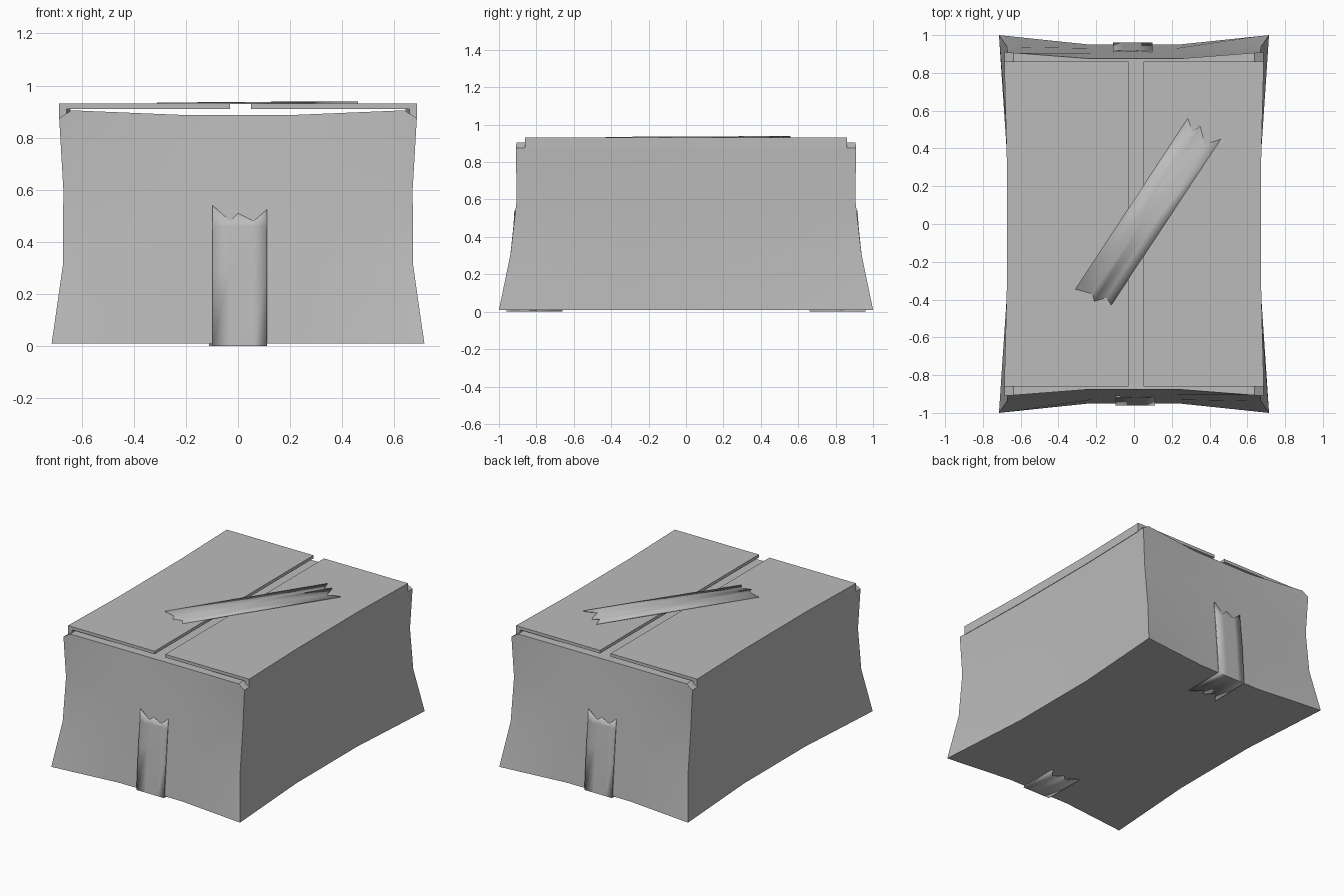
import bpy
import bmesh
import math

cube = bpy.data.objects.get("Cube")
if cube:
    bpy.data.objects.remove(cube, do_unlink=True)

# One plain grey for card and tape
grey = bpy.data.materials.new("plain_grey")
grey.use_nodes = True
colour = (0.5, 0.5, 0.5, 1)
grey.diffuse_color = colour
grey.node_tree.nodes["Principled BSDF"].inputs["Base Color"].default_value = colour


def make_object(name, points, faces, thickness=0):
    mesh = bpy.data.meshes.new(name)
    mesh.from_pydata(points, [], faces)
    bm = bmesh.new()
    bm.from_mesh(mesh)
    bmesh.ops.recalc_face_normals(bm, faces=bm.faces)
    bm.to_mesh(mesh)
    bm.free()
    mesh.materials.append(grey)
    ob = bpy.data.objects.new(name, mesh)
    bpy.context.collection.objects.link(ob)
    if thickness:
        mod = ob.modifiers.new("thickness", 'SOLIDIFY')
        mod.thickness = thickness
        mod.offset = 0
    bpy.ops.object.select_all(action='DESELECT')
    ob.select_set(True)
    bpy.context.view_layer.objects.active = ob
    bpy.ops.object.shade_smooth_by_angle(angle=math.radians(25))
    return ob


def loft(rows, closed):
    """Join equal rows of points with quads."""
    n = len(rows[0])
    points = [p for row in rows for p in row]
    faces = []
    for r in range(len(rows) - 1):
        for i in range(n if closed else n - 1):
            j = (i + 1) % n
            faces.append((r * n + i, r * n + j, (r + 1) * n + j, (r + 1) * n + i))
    return points, faces


# Box walls: height, corner x, corner y, pinched side x, pinched front y
levels = [(0.01, 0.715, 1.0, 0.67, 0.95),
          (0.31, 0.672, 0.938, 0.662, 0.93),
          (0.60, 0.670, 0.905, 0.662, 0.905),
          (0.88, 0.686, 0.91, 0.67, 0.875)]
columns = (-1, -0.93, -1 / 3, 1 / 3, 0.93, 1)
rows = []
for k, (z, cx, cy, sx, fy) in enumerate(levels):
    top = k == len(levels) - 1
    half = []
    for u in columns:
        blend = max(0, (abs(u) - 1 / 3) * 1.5)
        height = z
        if top:  # folded rim dips at the middle and at the corners
            height = 0.875 if abs(u) == 1 else 0.888 + 0.019 * blend
        half.append((u * cx, -(fy + (cy - fy) * blend), height))
    half += [(sx, -0.33, z), (sx, 0.33, z)]
    rows.append(half + [(-x, -y, h) for x, y, h in half])
points, faces = loft(rows, True)
n = len(rows[0])
faces.append(tuple(range(n)))
t = n * (len(rows) - 1)
for i in range(1, 4):  # inner flaps
    faces.append((t + i, t + i + 1, t + 12 - i, t + 13 - i))
faces.append((t + 4, t + 5, t + 6, t + 7, t + 8, t + 9))
faces.append((t + 12, t + 13, t + 14, t + 15, t, t + 1))
make_object("box_walls", points, faces)

# Outer top flaps, each turned down over its side wall
for name, side, inner in (("left_flap", 1, 0.05), ("right_flap", -1, -0.03)):
    rows = []
    for y, edge in ((-0.86, 0.687), (-0.33, 0.673), (0.33, 0.673), (0.86, 0.687)):
        section = [(inner * side, 0.911), (inner * side, 0.932), (edge, 0.932),
                   (edge, 0.87), (edge - 0.03, 0.87), (edge - 0.03, 0.911)]
        rows.append([(x * side, y, z) for x, z in section])
    points, faces = loft(rows, True)
    for end in (0, 18):
        faces.append(tuple(end + i for i in (0, 1, 2, 5)))
        faces.append(tuple(end + i for i in (2, 3, 4, 5)))
    make_object(name, points, faces)

# Torn tape up the front and back walls, wrapped under the base
across = (-0.098, -0.03, 0.0, 0.06, 0.112)
torn_top = (0.54, 0.48, 0.51, 0.48, 0.525)
torn_under = (0.66, 0.72, 0.69, 0.74, 0.67)
for name, turn in (("front_tape", 1), ("back_tape", -1)):
    rows = [[(x, -y, 0.005) for x, y in zip(across, torn_under)]]
    for y, z in ((0.957, 0.005), (0.935, 0.30), (0.918, 0.46)):
        rows.append([(x, -y, z) for x in across])
    rows.append([(x, -0.913, z) for x, z in zip(across, torn_top)])
    rows = [[(x * turn, y * turn, z) for x, y, z in row] for row in rows]
    make_object(name, *loft(rows, False), thickness=0.009)

# Torn tape laid diagonally across the top flaps
low_end = [(-0.31, -0.345), (-0.22, -0.37), (-0.21, -0.41), (-0.145, -0.39), (-0.12, -0.43)]
high_end = [(0.285, 0.56), (0.31, 0.485), (0.35, 0.52), (0.375, 0.42), (0.46, 0.45)]
rows = [[(x, y, 0.931) for x, y in low_end],
        [((a + c) / 2, (b + d) / 2, 0.934) for (a, b), (c, d) in zip(low_end, high_end)],
        [(x, y, 0.935) for x, y in high_end]]
make_object("top_tape", *loft(rows, False), thickness=0.007)
